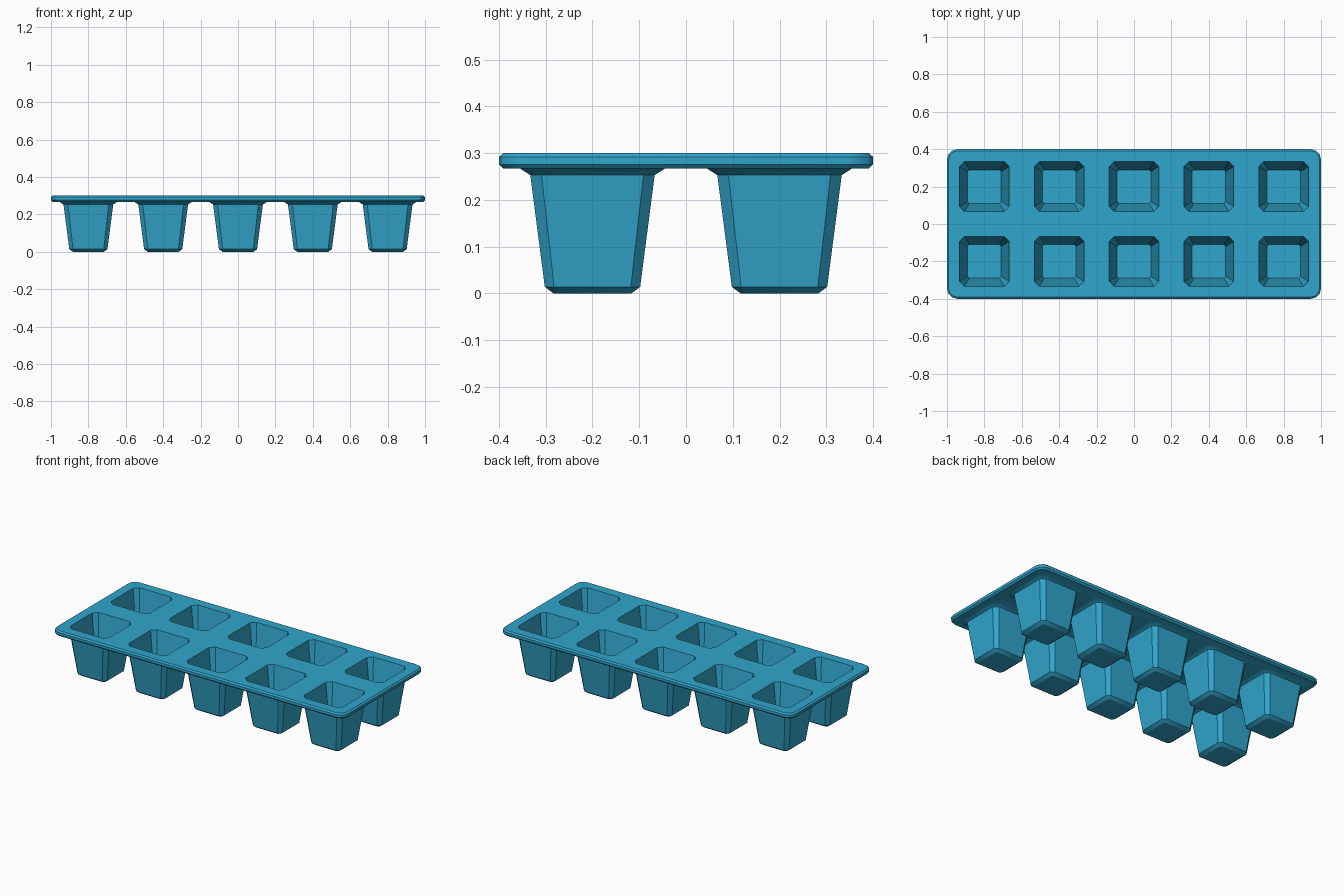
import bpy, bmesh, math
from mathutils import Vector

if "Cube" in bpy.data.objects:
    bpy.data.objects.remove(bpy.data.objects["Cube"])

teal = bpy.data.materials.new("teal plastic")
teal.diffuse_color = (0.03, 0.38, 0.61, 1)
teal.use_nodes = True
teal.node_tree.nodes["Principled BSDF"].inputs["Base Color"].default_value = teal.diffuse_color

bm = bmesh.new()


def ring(cx, cy, hx, hy, r, z, seg):
    """Closed loop of vertices around a rectangle with rounded corners."""
    out = []
    for i, (sx, sy) in enumerate(((1, 1), (-1, 1), (-1, -1), (1, -1))):
        for k in range(seg + 1):
            a = math.pi / 2 * (i + k / seg)
            out.append(bm.verts.new((cx + sx * (hx - r) + r * math.cos(a),
                                     cy + sy * (hy - r) + r * math.sin(a), z)))
    return out


def loft(rings):
    for a, b in zip(rings, rings[1:]):
        n = len(a)
        for i in range(n):
            bm.faces.new((a[i], a[(i + 1) % n], b[(i + 1) % n], b[i]))


def fill(loops, normal):
    """Flat sheet bounded by the first loop, with the others as holes."""
    edges = []
    for lp in loops:
        for i in range(len(lp)):
            pair = (lp[i], lp[(i + 1) % len(lp)])
            edges.append(bm.edges.get(pair) or bm.edges.new(pair))
    bmesh.ops.triangle_fill(bm, use_beauty=True, edges=edges, normal=Vector(normal))


# rim of the tray plate: (inset, height)
rim = [ring(0, 0, 1 - d, 0.4 - d, 0.055 - d, z, 3)
       for d, z in ((0.009, 0.267), (0, 0.276), (0, 0.292), (0.009, 0.30))]
loft(rim)
top_loops, bottom_loops = [rim[-1]], [rim[0]]

# cup profiles: (half width, corner size, height)
OUTER = ((0.155, 0.030, 0.267), (0.133, 0.024, 0.253), (0.102, 0.020, 0.014), (0.083, 0.012, 0))
INNER = ((0.133, 0.026, 0.30), (0.090, 0.010, 0.025))
for ix in range(5):
    for y in (-0.2, 0.2):
        x = -0.8 + 0.4 * ix
        for prof, loops in ((OUTER, bottom_loops), (INNER, top_loops)):
            rings = [ring(x, y, h, h, r, z, 1) for h, r, z in prof]
            loft(rings)
            bm.faces.new(rings[-1])
            loops.append(rings[0])

# top and underside sheets around the cups
fill(top_loops, (0, 0, 1))
fill(bottom_loops, (0, 0, -1))

bmesh.ops.recalc_face_normals(bm, faces=bm.faces[:])
mesh = bpy.data.meshes.new("ice_cube_tray")
bm.to_mesh(mesh)
bm.free()
mesh.materials.append(teal)
tray = bpy.data.objects.new("ice_cube_tray", mesh)
bpy.context.collection.objects.link(tray)
bpy.context.view_layer.objects.active = tray
tray.select_set(True)
bpy.ops.object.shade_smooth_by_angle(angle=math.radians(30))
